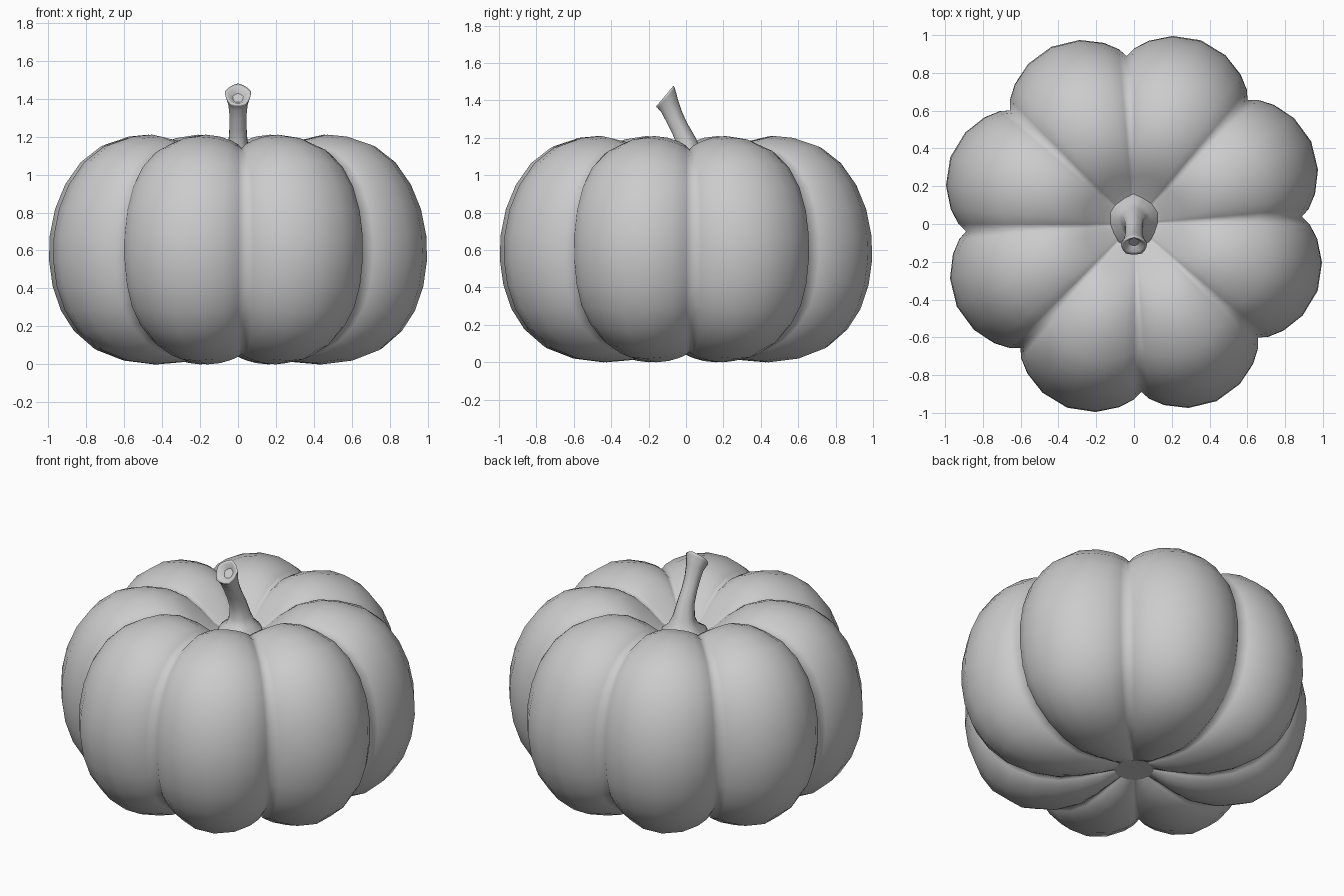
import bpy
from math import sin, cos, radians

if "Cube" in bpy.data.objects:
    bpy.data.objects.remove(bpy.data.objects["Cube"])


def loft(name, rings, cap_start=True, cap_end=True):
    """Skin a list of equal-length closed rings into a smooth mesh."""
    n = len(rings[0])
    verts = [p for ring in rings for p in ring]
    faces = [(i * n + j, i * n + (j + 1) % n, (i + 1) * n + (j + 1) % n, (i + 1) * n + j)
             for i in range(len(rings) - 1) for j in range(n)]
    sides = len(faces)
    if cap_start:
        faces.append(tuple(reversed(range(n))))
    if cap_end:
        faces.append(tuple(range(len(verts) - n, len(verts))))
    mesh = bpy.data.meshes.new(name)
    mesh.from_pydata(verts, [], faces)
    for poly in mesh.polygons:
        poly.use_smooth = poly.index < sides
    obj = bpy.data.objects.new(name, mesh)
    bpy.context.collection.objects.link(obj)
    return obj


# Pumpkin body: (ridge radius, ridge z, groove radius, groove z), bottom to top
profile = [
    (.11, .085, .11, .09), (.20, .04, .19, .085), (.32, .012, .30, .065),
    (.47, 0, .42, .055), (.64, .02, .54, .08), (.79, .075, .66, .14),
    (.90, .17, .76, .22), (.97, .28, .83, .31), (1.015, .41, .87, .42),
    (1.035, .55, .89, .55), (1.03, .68, .89, .68), (1.0, .82, .87, .81),
    (.945, .95, .825, .93), (.86, 1.07, .75, 1.03), (.75, 1.155, .65, 1.10),
    (.61, 1.20, .53, 1.13), (.50, 1.21, .43, 1.14), (.38, 1.185, .33, 1.12),
    (.27, 1.12, .24, 1.07), (.17, 1.03, .16, 1.01), (.09, .99, .09, .985),
]
# Eight lobes, with columns gathered near each groove
steps = (0, 2.5, 7, 14, 22.5, 31, 38, 42.5)
columns = []
for lobe in range(8):
    for s in steps:
        weight = abs(sin(radians(4 * s))) ** 0.75
        columns.append((radians(2.5 + 45 * lobe + s), weight))

rings = []
for rr, rz, gr, gz in profile:
    ring = []
    for a, w in columns:
        r = gr + (rr - gr) * w
        ring.append((r * cos(a), r * sin(a), gz + (rz - gz) * w))
    rings.append(ring)
loft("pumpkin_body", rings)

# Stem: (y, z, radius, tilt in degrees), flared base to slanted hollow cut
path = [
    (.02, .985, .145, 0), (.02, 1.02, .13, 0), (.025, 1.05, .09, 4),
    (.02, 1.10, .067, 12), (.0, 1.18, .053, 22), (-.035, 1.25, .048, 27),
    (-.065, 1.31, .049, 28), (-.09, 1.37, .056, 38), (-.108, 1.41, .07, 48),
    (-.116, 1.42, .074, 50), (-.113, 1.418, .058, 50), (-.095, 1.403, .03, 50),
]
rings = []
for y, z, rad, tilt in path:
    t = radians(tilt)
    ring = []
    for k in range(15):
        a = radians(90 + 24 * k)
        r = rad * (1 + 0.05 * cos(5 * (a - radians(90))))
        u, v = r * cos(a) * 0.93, r * sin(a)
        ring.append((u, y + v * cos(t), z + v * sin(t)))
    rings.append(ring)
loft("stem", rings)
